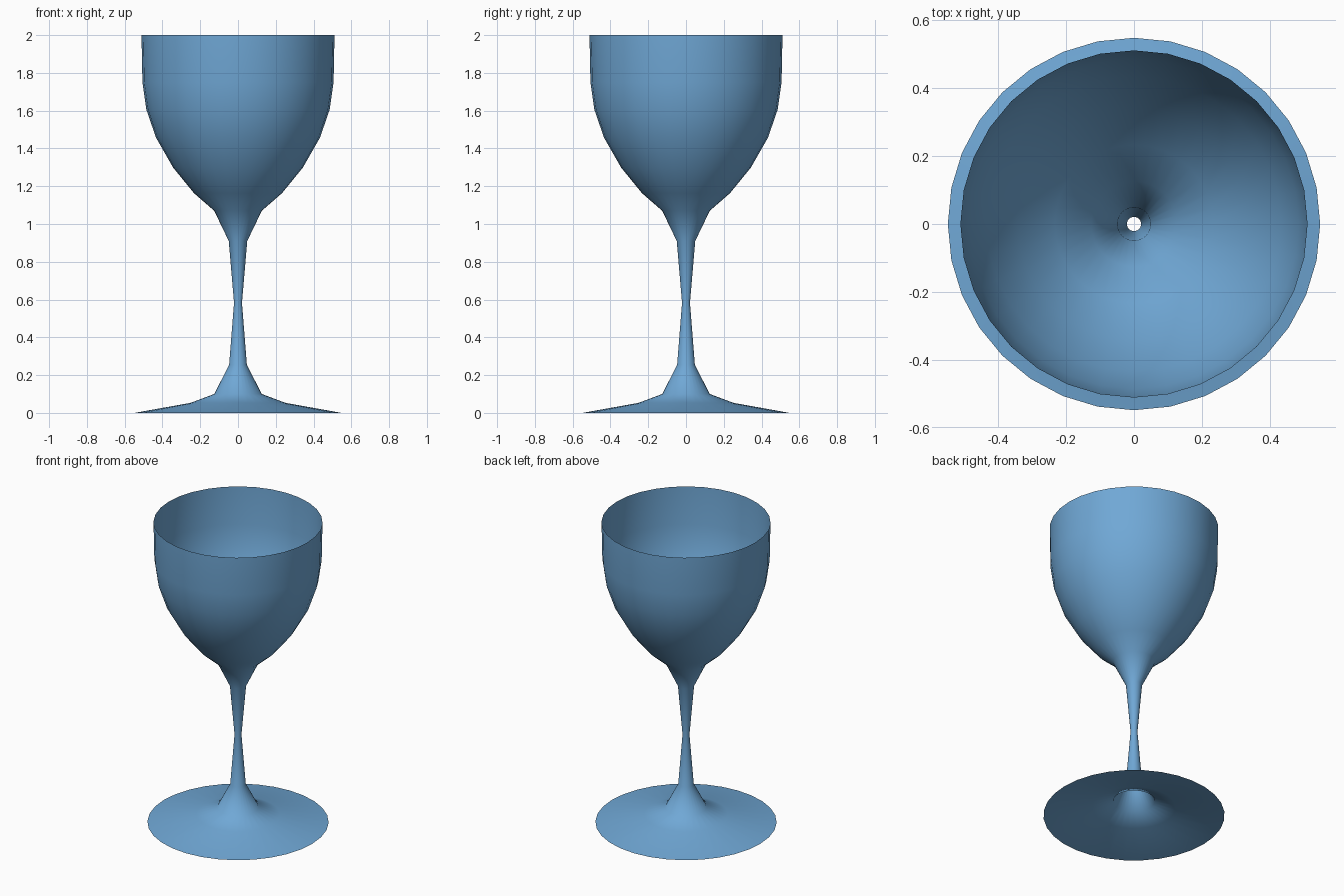
import bpy, bmesh, math

if "Cube" in bpy.data.objects:
    bpy.data.objects.remove(bpy.data.objects["Cube"])

SEGMENTS = 32
# (radius, height) from the foot edge up the hollow stem to the rim
PROFILE = [(0.548, 0.0), (0.252, 0.053), (0.126, 0.10), (0.047, 0.254),
           (0.021, 0.583), (0.049, 0.91), (0.126, 1.07), (0.233, 1.163),
           (0.343, 1.298), (0.434, 1.457), (0.485, 1.605), (0.506, 1.75),
           (0.511, 2.0)]

blue = bpy.data.materials.new("blue_glass")
blue.diffuse_color = (0.162, 0.392, 0.672, 1)
blue.use_nodes = True
blue.node_tree.nodes["Principled BSDF"].inputs["Base Color"].default_value = blue.diffuse_color

# Wine glass: one thin open shell turned around z
bm = bmesh.new()
rings = []
for r, z in PROFILE:
    rings.append([bm.verts.new((r * math.cos(2 * math.pi * i / SEGMENTS),
                                r * math.sin(2 * math.pi * i / SEGMENTS), z))
                  for i in range(SEGMENTS)])
for low, high in zip(rings, rings[1:]):
    for i in range(SEGMENTS):
        j = (i + 1) % SEGMENTS
        face = bm.faces.new((low[i], low[j], high[j], high[i]))
        face.smooth = True

mesh = bpy.data.meshes.new("wine_glass")
bm.to_mesh(mesh)
bm.free()
mesh.materials.append(blue)
glass = bpy.data.objects.new("wine_glass", mesh)
bpy.context.collection.objects.link(glass)
